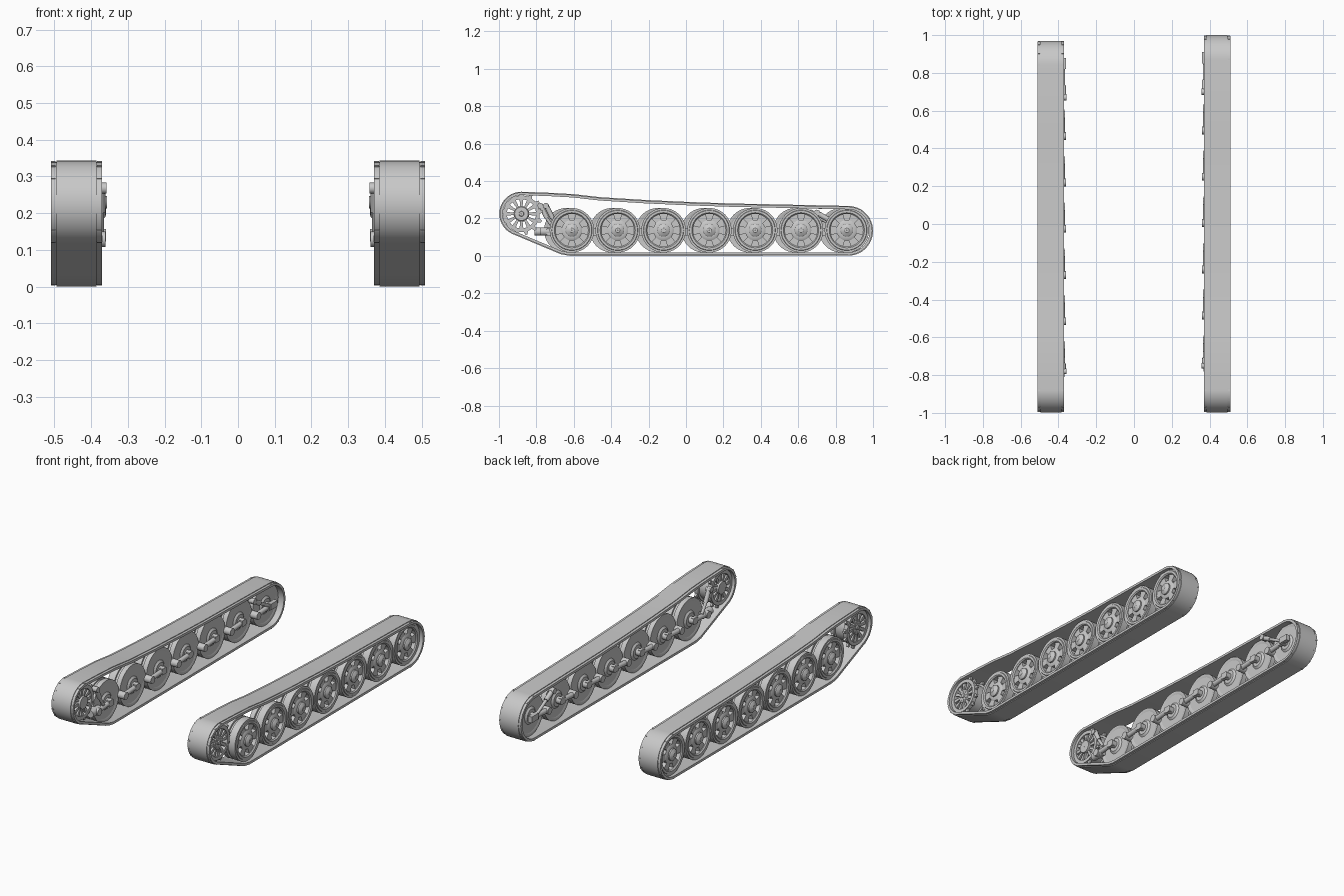
import bpy, bmesh, math
from mathutils import Matrix, Vector

if "Cube" in bpy.data.objects:
    bpy.data.objects.remove(bpy.data.objects["Cube"])

steel = bpy.data.materials.new("steel_grey")
steel.use_nodes = True
steel.diffuse_color = (0.58, 0.58, 0.58, 1)
steel.node_tree.nodes["Principled BSDF"].inputs["Base Color"].default_value = (0.58, 0.58, 0.58, 1)

TRACK_X = 0.44          # distance of each track's centre plane from the middle
WHEEL_Z = 0.137
SPROCKET = (-0.88, 0.225)


# Helpers: parts are modelled with x pointing outward from the vehicle
def finish(bm, name, side):
    bmesh.ops.transform(bm, matrix=Matrix.Diagonal((side, 1, 1, 1)), verts=bm.verts)
    bmesh.ops.recalc_face_normals(bm, faces=bm.faces)
    mesh = bpy.data.meshes.new(name)
    bm.to_mesh(mesh)
    bm.free()
    mesh.materials.append(steel)
    obj = place(mesh, name, side, 0, 0)
    bpy.ops.object.select_all(action='DESELECT')
    obj.select_set(True)
    bpy.context.view_layer.objects.active = obj
    bpy.ops.object.shade_smooth_by_angle(angle=math.radians(35))
    return obj


def place(mesh, name, side, y, z):
    obj = bpy.data.objects.new(name, mesh)
    obj.location = (side * TRACK_X, y, z)
    bpy.context.collection.objects.link(obj)
    return obj


def lathe(bm, profile, segments=40):
    """Revolve a closed (x, radius) profile about the x axis."""
    rings = []
    for i in range(segments):
        a = math.tau * i / segments
        rings.append([bm.verts.new((x, r * math.cos(a), r * math.sin(a))) for x, r in profile])
    skin(bm, rings)


def skin(bm, rings):
    for i, ring in enumerate(rings):
        nxt = rings[(i + 1) % len(rings)]
        for j in range(len(ring)):
            k = (j + 1) % len(ring)
            bm.faces.new((ring[j], ring[k], nxt[k], nxt[j]))


def box(bm, centre, size, angle=0.0):
    m = Matrix.Translation(centre) @ Matrix.Rotation(angle, 4, 'X') @ Matrix.Diagonal((*size, 1))
    bmesh.ops.create_cube(bm, size=1, matrix=m)


def rod(bm, a, b, radius, end_radius=None, segments=16):
    a, b = Vector(a), Vector(b)
    turn = (b - a).to_track_quat('Z', 'Y').to_matrix().to_4x4()
    bmesh.ops.create_cone(bm, cap_ends=True, segments=segments, radius1=radius,
                          radius2=radius if end_radius is None else end_radius,
                          depth=(b - a).length, matrix=Matrix.Translation((a + b) / 2) @ turn)


def radial_plates(bm, count, x, thick, r0, r1, w0, w1, phase=0.0):
    """Tapered plates pointing outward, spread evenly around the x axis."""
    for i in range(count):
        turn = Matrix.Rotation(phase + math.tau * i / count, 4, 'X')
        back, front = [[bm.verts.new(turn @ Vector((x + d, w, r))) for w, r in
                        ((-w0, r0), (w0, r0), (w1, r1), (-w1, r1))] for d in (-thick / 2, thick / 2)]
        bm.faces.new(back)
        bm.faces.new(front)
        for j in range(4):
            k = (j + 1) % 4
            bm.faces.new((back[j], back[k], front[k], front[j]))


def arc(centre, radius, start, end, steps):
    angles = [math.radians(start + (end - start) * i / steps) for i in range(steps + 1)]
    return [Vector((centre[0] + radius * math.cos(a), centre[1] + radius * math.sin(a))) for a in angles]


# Track belt: a stepped band swept around sprocket, ground run and rear wheel
def belt(side, shift):
    front = arc(SPROCKET, 0.118, 90, 245, 24)
    rear = arc((0.867 + shift, 0.134), 0.133, -88, 88, 24)
    ground = [Vector(p) for p in ((-0.72, 0.03), (-0.67, 0.009), (-0.62, 0.0))]
    top = [Vector(p) for p in ((0.5, 0.275), (0.25, 0.28), (0.02, 0.288), (-0.22, 0.299),
                               (-0.46, 0.314), (-0.6, 0.33), (-0.72, 0.337))]
    path = front + ground + rear + top
    section = [(-0.07, 0.004), (-0.055, 0.004), (-0.055, 0), (0.055, 0), (0.055, 0.004),
               (0.07, 0.004), (0.07, 0.018), (-0.07, 0.018)]
    bm = bmesh.new()
    rings = []
    for i, p in enumerate(path):
        d = (path[(i + 1) % len(path)] - path[i - 1]).normalized()
        inward = Vector((-d.y, d.x))
        rings.append([bm.verts.new((x, *(p + inward * depth))) for x, depth in section])
        # thin end connectors on the edge strips around both curved ends
        if (p in front or p in rear) and i % 4 == 0:
            spot = p + inward * 0.004
            for x in (-0.063, 0.063):
                box(bm, (x, *spot), (0.013, 0.007, 0.005), math.atan2(d.y, d.x))
    skin(bm, rings)
    return finish(bm, "track_belt", side)


# Road wheel: two tyres, flat inner disc, broad spokes and domed hub cap
def road_wheel(side):
    bm = bmesh.new()
    lathe(bm, [(0.048, 0.088), (0.054, 0.094), (0.054, 0.106), (0.05, 0.108), (0.05, 0.119),
               (0.008, 0.119), (0.008, 0.088)])
    lathe(bm, [(-0.008, 0.1), (-0.008, 0.119), (-0.036, 0.119), (-0.036, 0.108), (-0.033, 0.1)])
    lathe(bm, [(0.01, 0.11), (0.01, 0.02), (-0.042, 0.02), (-0.042, 0.038), (-0.033, 0.05),
               (-0.033, 0.104)])
    radial_plates(bm, 6, 0.028, 0.032, 0.035, 0.092, 0.013, 0.027, math.radians(30))
    lathe(bm, [(0.01, 0.03), (0.01, 0.055), (0.044, 0.055), (0.05, 0.044), (0.05, 0.03)])
    lathe(bm, [(0.0, 0.001), (0.0, 0.034), (0.058, 0.034), (0.065, 0.026), (0.067, 0.015),
               (0.069, 0.013), (0.069, 0.001)], 24)
    return finish(bm, "road_wheel", side)


# Drive sprocket: two toothed rims joined by spokes and a hub
def drive_sprocket(side):
    bm = bmesh.new()
    for x in (-0.042, 0.042):
        lathe(bm, [(x - 0.012, 0.078), (x - 0.012, 0.098), (x + 0.012, 0.098), (x + 0.012, 0.078)])
        radial_plates(bm, 13, x, 0.012, 0.095, 0.115, 0.012, 0.006)
        radial_plates(bm, 12, x, 0.014, 0.03, 0.084, 0.005, 0.011)
    lathe(bm, [(-0.04, 0.078), (-0.04, 0.086), (0.04, 0.086), (0.04, 0.078)])
    lathe(bm, [(-0.06, 0.001), (-0.06, 0.036), (0.045, 0.042), (0.052, 0.036), (0.052, 0.014),
               (0.058, 0.012), (0.058, 0.001)], 26)
    for i in range(8):
        a = math.tau * i / 8
        y, z = 0.025 * math.cos(a), 0.025 * math.sin(a)
        rod(bm, (0.05, y, z), (0.055, y, z), 0.004, segments=6)
    return finish(bm, "drive_sprocket", side)


# Swing arm: axle boss on the wheel, bar and pivot stub
def swing_arm(side):
    bm = bmesh.new()
    rod(bm, (-0.03, 0, 0), (-0.073, 0, 0), 0.02)
    rod(bm, (-0.06, 0, 0), (-0.06, -0.12, -0.008), 0.013, 0.015)
    rod(bm, (-0.03, -0.12, -0.008), (-0.079, -0.12, -0.008), 0.021)
    box(bm, (-0.064, -0.005, 0), (0.02, 0.036, 0.036))
    return finish(bm, "swing_arm", side)


# Dampers and tensioner at the ends of the run
def dampers(side, shift):
    bm = bmesh.new()
    rod(bm, (-0.066, -0.75 + shift, 0.275), (-0.066, -0.715 + shift, 0.205), 0.013)
    rod(bm, (-0.066, -0.72 + shift, 0.21), (-0.066, -0.68 + shift, 0.15), 0.009)
    rod(bm, (-0.05, -0.75 + shift, 0.268), (-0.082, -0.75 + shift, 0.268), 0.015)
    rod(bm, (-0.05, -0.78 + shift, 0.13), (-0.05, -0.70 + shift, 0.13), 0.022)
    rod(bm, (-0.066, 0.69 + shift, 0.235), (-0.066, 0.76 + shift, 0.195), 0.014)
    rod(bm, (-0.066, 0.75 + shift, 0.2), (-0.066, 0.85 + shift, 0.145), 0.009)
    rod(bm, (-0.05, 0.7 + shift, 0.23), (-0.083, 0.7 + shift, 0.23), 0.017)
    box(bm, (-0.068, 0.88 + shift, 0.14), (0.024, 0.06, 0.035))
    return finish(bm, "dampers", side)


# Assemble both tracks; the right one sits slightly further forward
for side, label, shift in ((1, "left", 0.0), (-1, "right", -0.03)):
    belt(side, shift).name = label + "_track_belt"
    sprocket = drive_sprocket(side)
    sprocket.name = label + "_drive_sprocket"
    sprocket.location.yz = SPROCKET
    dampers(side, shift).name = label + "_dampers"
    for part in (road_wheel(side), swing_arm(side)):
        kind = part.name.split(".")[0]
        for i in range(7):
            y = -0.61 + 0.245 * i + shift
            if i == 0:
                part.name = f"{label}_{kind}_1"
                part.location.yz = (y, WHEEL_Z)
            else:
                place(part.data, f"{label}_{kind}_{i + 1}", side, y, WHEEL_Z)
